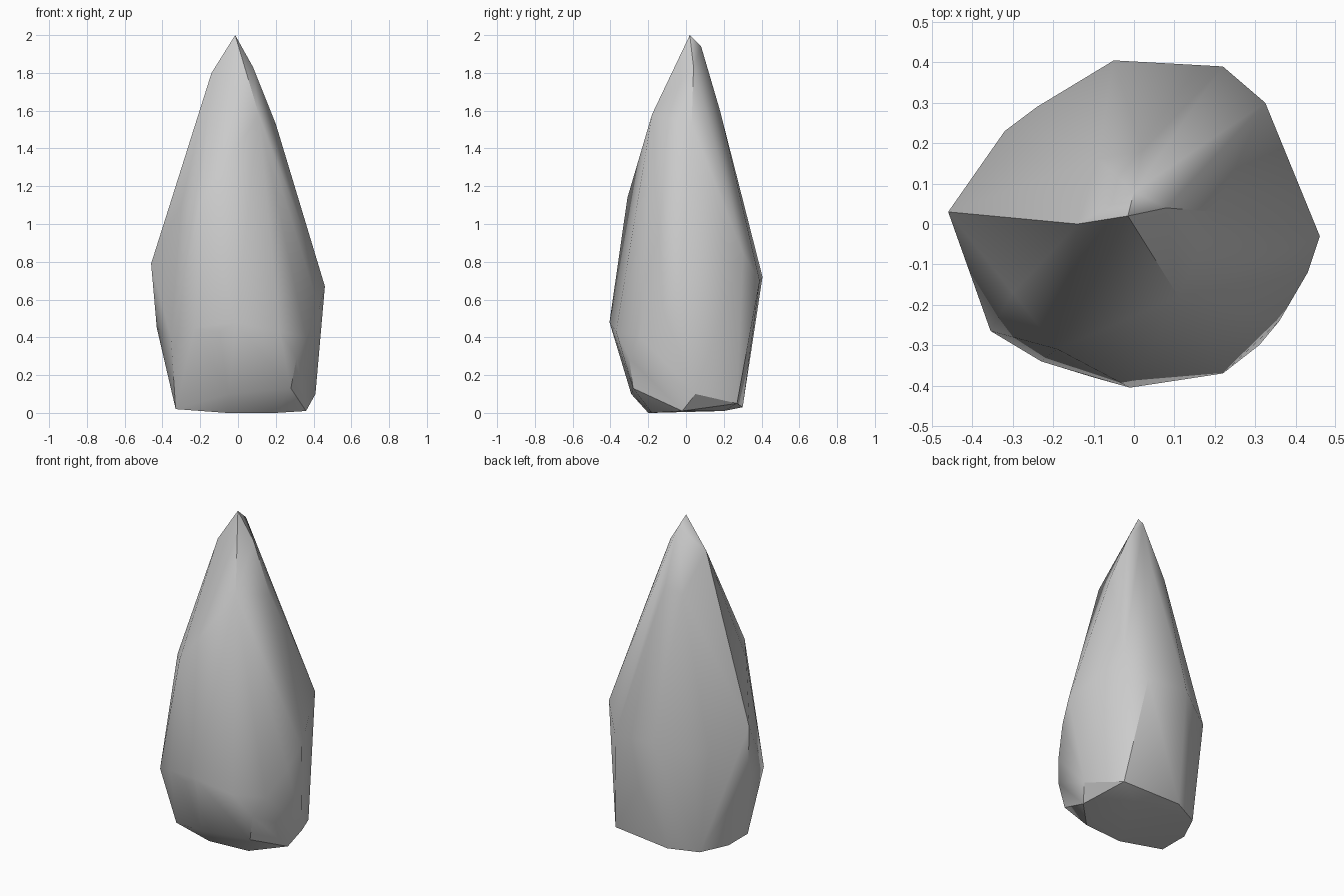
import bpy, bmesh

# Corner points of the faceted stone, ring by ring
base = [(-0.33, -0.14, 0.02), (-0.06, -0.2, 0), (0.2, -0.18, 0), (0.36, -0.02, 0.01),
        (0.17, 0.2, 0.01), (-0.25, 0.22, 0.02), (-0.33, 0.05, 0.02)]
foot = [(-0.05, -0.29, 0.1), (0.28, -0.28, 0.13), (0.41, 0.05, 0.1),
        (0.3, 0.27, 0.05), (-0.08, 0.3, 0.03)]
belly = [(-0.355, -0.265, 0.4), (-0.1, -0.38, 0.43), (-0.01, -0.405, 0.48),
         (0.22, -0.37, 0.43), (0.31, -0.3, 0.29), (0.36, -0.24, 0.4), (0.43, -0.12, 0.55),
         (-0.43, 0.0, 0.45), (-0.23, -0.34, 0.45)]
shoulder = [(0.46, -0.03, 0.67), (0.325, 0.3, 0.85), (0.22, 0.39, 0.7),
            (-0.05, 0.405, 0.72), (-0.24, 0.29, 0.66), (-0.32, 0.23, 0.67), (-0.46, 0.03, 0.79)]
upper = [(-0.19, -0.31, 1.14), (-0.30, -0.17, 1.1), (0.11, -0.18, 1.58), (0.2, 0.03, 1.53),
         (-0.09, 0.16, 1.57), (0.02, 0.18, 1.6)]
tip = [(-0.14, 0.0, 1.8), (0.08, 0.04, 1.83), (0.0, 0.08, 1.94), (-0.015, 0.02, 2.0)]

# Wrap the points in a convex hull
bm = bmesh.new()
for p in base + foot + belly + shoulder + upper + tip:
    bm.verts.new(p)
res = bmesh.ops.convex_hull(bm, input=bm.verts)
loose = [v for v in bm.verts if not v.link_faces]
bmesh.ops.delete(bm, geom=loose, context='VERTS')
bmesh.ops.recalc_face_normals(bm, faces=bm.faces)

mesh = bpy.data.meshes.new("rock_spike")
bm.to_mesh(mesh)
bm.free()
rock = bpy.data.objects.new("rock_spike", mesh)
bpy.context.collection.objects.link(rock)

# Soft facets with crisp strong edges
bpy.context.view_layer.objects.active = rock
rock.select_set(True)
bpy.ops.object.shade_smooth_by_angle(angle=0.6)
